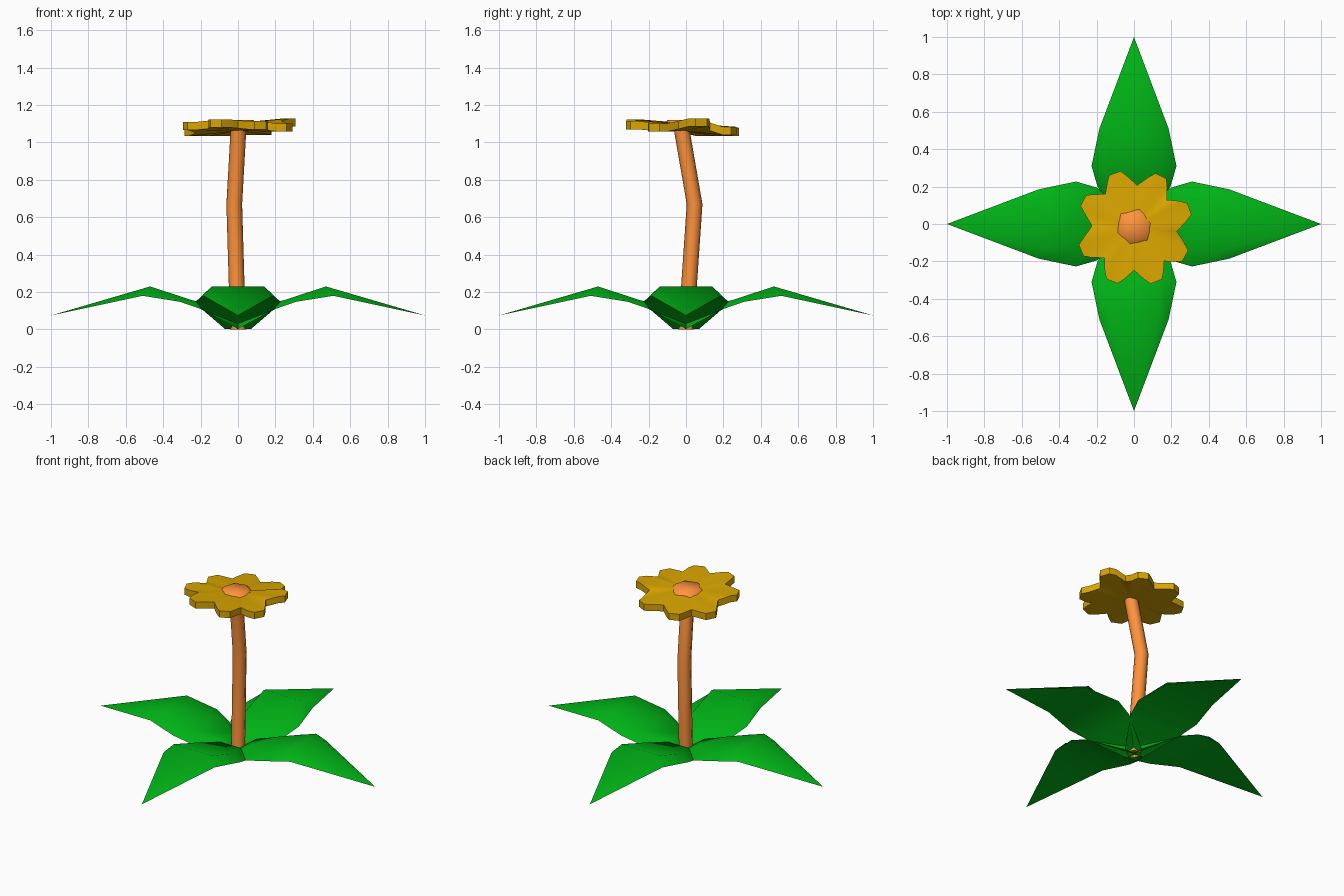
import bpy
import bmesh
from math import radians, cos, sin, pi
from mathutils import Vector, Matrix

if "Cube" in bpy.data.objects:
    bpy.data.objects.remove(bpy.data.objects["Cube"])


def material(name, rgb):
    m = bpy.data.materials.new(name)
    m.diffuse_color = (*rgb, 1)
    m.use_nodes = True
    m.node_tree.nodes["Principled BSDF"].inputs["Base Color"].default_value = m.diffuse_color
    return m


GREEN = material("leaf_green", (0.0, 0.45, 0.008))
YELLOW = material("petal_yellow", (0.7, 0.38, 0.0))
ORANGE = material("stem_orange", (1.0, 0.29, 0.045))


def finish(name, bm, mat, smooth_angle=None):
    bmesh.ops.recalc_face_normals(bm, faces=bm.faces[:])
    me = bpy.data.meshes.new(name)
    bm.to_mesh(me)
    bm.free()
    me.materials.append(mat)
    ob = bpy.data.objects.new(name, me)
    bpy.context.collection.objects.link(ob)
    if smooth_angle:
        bpy.ops.object.select_all(action='DESELECT')
        ob.select_set(True)
        bpy.context.view_layer.objects.active = ob
        bpy.ops.object.shade_smooth_by_angle(angle=radians(smooth_angle))
    return ob


def loft(bm, rings):
    n = len(rings[0])
    for a, b in zip(rings, rings[1:]):
        for i in range(n):
            j = (i + 1) % n
            bm.faces.new((a[i], a[j], b[j], b[i]))


# Leaves: solid section (flat underside, raised top), closing to a point
OUTER = [(0.0, 0.07, 0.003), (0.20, 0.195, 0.11), (0.31, 0.227, 0.148), (0.51, 0.185, 0.18)]
INNER = [(0.0, 0.035, 0.06), (0.08, 0.075, 0.115), (0.25, 0.135, 0.158), (0.47, 0.14, 0.23)]


def leaf(name, angle):
    bm = bmesh.new()
    rot = Matrix.Rotation(angle, 3, 'Z')

    def vert(r, w, z):
        return bm.verts.new(rot @ Vector((r, w, z)))

    rings = []
    for (ro, wo, zo), (ri, wi, zi) in zip(OUTER, INNER):
        rings.append([vert(ro, -wo, zo), vert(ri, -wi, zi), vert(ri, wi, zi), vert(ro, wo, zo)])
    loft(bm, rings)
    bm.faces.new(rings[0])
    tip = vert(1.0, 0, 0.075)
    for i in range(4):
        bm.faces.new((rings[-1][i], tip, rings[-1][(i + 1) % 4]))
    return finish(name, bm, GREEN, 80)


for k, side in enumerate(("right", "back", "left", "front")):
    leaf("leaf_" + side, k * pi / 2)

# Bent stem, open at the foot
bm = bmesh.new()
rings = []
for x, y, z in ((0, 0, 0), (-0.02, 0.046, 0.67), (0.003, -0.025, 1.08)):
    rings.append([bm.verts.new((x + 0.042 * cos(i * pi / 4), y + 0.042 * sin(i * pi / 4), z))
                  for i in range(8)])
loft(bm, rings)
bm.faces.new(rings[-1])
finish("stem", bm, ORANGE, 60)

# Eight-petal flower head; each petal tip (angle, height) is bent up or down a little
TIPS = [(19, 1.107), (63, 1.062), (110, 1.057), (152, 1.055),
        (203, 1.088), (247, 1.102), (292, 1.092), (331, 1.08)]
SHAPE = [(-12, 0.278), (-6, 0.312), (6, 0.312), (12, 0.278)]
CENTRE = Vector((0.003, -0.02, 1.083))
THICK = 0.043

bm = bmesh.new()
outline = []
for k, (a, z) in enumerate(TIPS):
    for da, r in SHAPE:
        outline.append((a + da, r, z))
    nxt, nz = TIPS[(k + 1) % 8]
    gap = (nxt - a) % 360
    outline.append((a + gap / 2, 0.238 if gap < 43 else 0.228, (z + nz) / 2))
rings, hubs = [], []
for dz in (-THICK / 2, THICK / 2):
    rings.append([bm.verts.new((CENTRE.x + r * cos(radians(a)), CENTRE.y + r * sin(radians(a)), z + dz))
                  for a, r, z in outline])
    hubs.append(bm.verts.new(CENTRE + Vector((0, 0, dz))))
loft(bm, rings)
for i in range(len(outline)):
    j = (i + 1) % len(outline)
    bm.faces.new((rings[0][j], rings[0][i], hubs[0]))
    bm.faces.new((rings[1][i], rings[1][j], hubs[1]))
finish("petals", bm, YELLOW, 35)

# Six-sided flower centre
bm = bmesh.new()
bmesh.ops.create_cone(bm, cap_ends=True, segments=6, radius1=0.107, radius2=0.08, depth=0.03,
                      matrix=Matrix.Translation((0.003, -0.02, 1.106)) @ Matrix.Rotation(radians(-15), 4, 'Z'))
finish("flower_centre", bm, ORANGE, 80)
